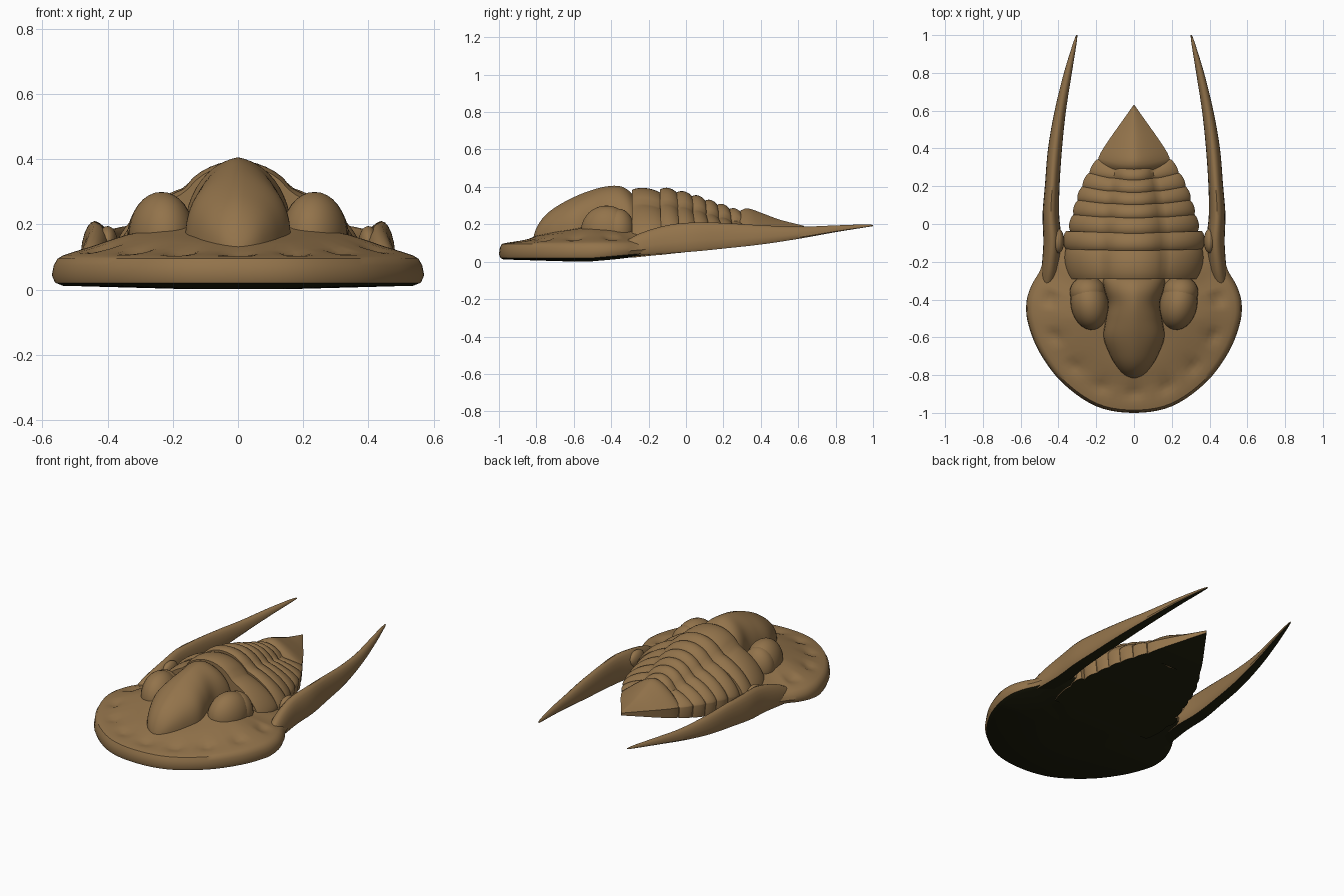
import bpy, bmesh, math
from math import sin, cos, pi
from mathutils import Vector

cube = bpy.data.objects.get("Cube")
if cube:
    bpy.data.objects.remove(cube, do_unlink=True)


def material(name, rgb):
    m = bpy.data.materials.new(name)
    m.use_nodes = True
    m.diffuse_color = (*rgb, 1)
    m.node_tree.nodes["Principled BSDF"].inputs["Base Color"].default_value = (*rgb, 1)
    return m


SHELL = material("shell brown", (0.29, 0.172, 0.07))
UNDER = material("underside dark olive", (0.014, 0.014, 0.004))


def curve(keys, t):
    """Smooth interpolation through rows (t, a, b, ...)."""
    t = min(max(t, keys[0][0]), keys[-1][0])
    last = len(keys) - 1
    i = next(k for k in range(last) if t <= keys[k + 1][0])

    def slope(k, c):
        a, b = keys[max(k - 1, 0)], keys[min(k + 1, last)]
        return (b[c] - a[c]) / (b[0] - a[0])

    p, q = keys[i], keys[i + 1]
    h = q[0] - p[0]
    s = (t - p[0]) / h
    out = []
    for c in range(1, len(p)):
        f = s * s * (3 - 2 * s)
        out.append(p[c] * (1 - f) + q[c] * f
                   + h * slope(i, c) * s * (1 - s) ** 2
                   - h * slope(i + 1, c) * s * s * (1 - s))
    return out


def loft(name, rings, angle=40, dark=True):
    """Skin closed rings, cap both ends, darken downward faces."""
    bm = bmesh.new()
    rows = [[bm.verts.new(p) for p in ring] for ring in rings]
    n = len(rows[0])
    for a, b in zip(rows, rows[1:]):
        for i in range(n):
            j = (i + 1) % n
            bm.faces.new((a[i], a[j], b[j], b[i]))
    for ring in (rows[0], rows[-1]):
        mid = bm.verts.new(sum((v.co for v in ring), Vector()) / n)
        for i in range(n):
            bm.faces.new((ring[i], ring[(i + 1) % n], mid))
    bmesh.ops.remove_doubles(bm, verts=bm.verts, dist=1e-5)
    bmesh.ops.recalc_face_normals(bm, faces=bm.faces)
    for f in bm.faces:
        f.material_index = int(dark and f.normal.z < -0.75)
    me = bpy.data.meshes.new(name)
    bm.to_mesh(me)
    bm.free()
    me.materials.append(SHELL)
    me.materials.append(UNDER)
    me.shade_smooth()
    me.set_sharp_from_angle(angle=math.radians(angle))
    ob = bpy.data.objects.new(name, me)
    bpy.context.collection.objects.link(ob)
    return ob


# Head shield: half outline scaled inward through a brim profile
half = [(-1, -.2, -.965), (0, 0, -1), (1, .2, -.965), (2, .38, -.84), (3, .5, -.68),
        (4, .56, -.53), (5, .57, -.42), (6, .545, -.33), (7, .495, -.24),
        (8, .46, -.13), (9, .36, -.06), (10, 0, -.06)]
side = [curve(half, k / 5) for k in range(51)]
outline = side + [(-x, y) for x, y in side[-2:0:-1]]
brim = [(.3, .002), (.95, .012), (.985, .02), (1, .04), (.99, .075), (.97, .095),
        (.94, .105), (.9, .113), (.86, .12), (.82, .127), (.78, .134), (.74, .142),
        (.7, .15), (.6, .168), (.45, .185), (.2, .2)]
rings = []
for s, z in brim:
    ring = []
    for x, y in outline:
        theta = math.atan2(x, -.5 - y)
        px, py = x * s, -.5 + (y + .5) * s
        shift = 0
        if z > .1:
            # Row of pits round the brim, and a gentle droop toward the front
            if abs(theta) < 1.9:
                shift -= .016 * max(0, cos(theta * 14)) * math.exp(-((s - .79) / .06) ** 2)
            shift -= .03 * max(0, cos(theta)) * min(1, (1 - s) / .3)
        elif z < .05:
            shift += .09 * max(0, py + .5)
        ring.append((px, py, z + shift))
    rings.append(ring)
loft("head_shield", rings)


# Central head lobe: half width and crest height along y, with a faint keel
lobe = [(-.82, .008, .12), (-.8, .05, .18), (-.76, .088, .24), (-.7, .125, .29),
        (-.6, .162, .345), (-.5, .15, .384), (-.42, .138, .403), (-.35, .158, .403),
        (-.3, .165, .375), (-.265, .15, .33)]
rings = []
for k in range(33):
    y = -.82 + .555 * k / 32
    w, top = curve(lobe, y)
    rings.append([(w * cos(a * pi / 24), y, .1 + (top - .1) * (
        .92 * sin(a * pi / 24) ** .55 + .08 * (1 - abs(cos(a * pi / 24)))))
        for a in range(25)])
loft("central_head_lobe", rings, 50, False)


def ellipsoid(name, centre, radii, turn):
    bpy.ops.mesh.primitive_uv_sphere_add(segments=28, ring_count=16, location=centre,
                                         rotation=(0, 0, turn))
    ob = bpy.context.object
    ob.name = name
    ob.scale = radii
    ob.data.materials.append(SHELL)
    bpy.ops.object.shade_smooth()


# Eyes: a main dome and a broader rear swelling
for sx, label in ((1, "left"), (-1, "right")):
    ellipsoid(label + "_eye", (sx * .235, -.425, .165), (.1, .138, .135), sx * -.18)
    ellipsoid(label + "_eye_rear", (sx * .245, -.36, .165), (.095, .085, .118), 0)


# Body: height of the belly and of the side edge along y
def belly(y):
    return curve([(-.3, .02), (0, .053), (.3, .1), (.63, .175)], y)[0]


def edge(y):
    return curve([(-.3, .12), (0, .14), (.3, .165), (.63, .19)], y)[0]


def body_ring(y, w, top, axis, sweep, bump=.06):
    """Three-lobed cross-section over a flat belly."""
    zb, ze = belly(y), edge(y)
    ring = []
    for k in range(41):
        u = sin((k - 20) / 20 * pi / 2)
        x = u * w
        z = ze + (top - bump - ze) * max(0, 1 - abs(u) ** 2.3) ** .7
        if abs(x) < axis:
            z += bump * (1 - (x / axis) ** 2) ** .7
        ring.append((x, y + sweep * u * u, z))
    return ring + [(w * .97, y + sweep, zb), (0, y, zb), (-w * .97, y + sweep, zb)]


# Thorax segments: start, end, front and rear half width, crest, axis half width
segments = [(-.29, -.13, .355, .375, .393, .165), (-.14, -.045, .375, .375, .394, .155),
            (-.055, .035, .35, .335, .376, .145), (.025, .105, .33, .31, .354, .135),
            (.095, .17, .308, .285, .33, .125), (.16, .235, .282, .25, .308, .115),
            (.225, .3, .245, .205, .285, .1)]
for n, (y0, y1, w0, w1, top, axis) in enumerate(segments):
    rings = []
    for k in range(11):
        t = k / 10
        puff = sin(pi * (.06 + .88 * t)) ** .5
        rings.append(body_ring(y0 + (y1 - y0) * t, (w0 + (w1 - w0) * t) * (.93 + .07 * puff),
                               top - .035 * (1 - puff) + (.5 - t) * .02,
                               axis * (.94 + .06 * puff), .007 * n))
    loft(f"thorax_segment_{n + 1}", rings)

# Tail plate: pointed, with a central keel
tail = [(.275, .18, .25), (.29, .192, .272), (.33, .18, .285), (.4, .143, .262),
        (.5, .082, .225), (.63, .002, .192)]
rings = []
for k in range(19):
    y = .275 + .355 * k / 18
    w, top = curve(tail, y)
    ze, zb = min(edge(y), top - .001), belly(y)
    dy = .04 * min(1, (.63 - y) / .3)
    ring = []
    for j in range(-8, 9):
        u = j / 8
        ring.append((u * w, y + dy * u * u, ze + (top - ze) * (1 - abs(u) ** 1.5)))
    rings.append(ring + [(w * .97, y + dy, zb), (-w * .97, y + dy, zb)])
loft("tail_plate", rings)

# Long cheek spines: centre x, half width, bottom and top along y
spine = [(-.34, .46, .035, .03, .1), (-.25, .445, .045, .034, .15), (-.1, .432, .048, .044, .195),
         (.05, .44, .044, .055, .21), (.2, .433, .039, .07, .207), (.4, .418, .037, .092, .195),
         (.6, .39, .03, .122, .187), (.8, .35, .021, .158, .194), (.95, .315, .01, .182, .199),
         (1, .303, .004, .19, .197)]
for sx, label in ((1, "left"), (-1, "right")):
    rings = []
    for k in range(43):
        y = -.34 + 1.34 * k / 42
        x, w, z0, z1 = curve(spine, y)
        ring = []
        for a in range(13):
            q = a * pi / 12
            ring.append((sx * (x + w * cos(q)), y, z0 + (z1 - z0) * (.12 + .88 * sin(q) ** .9)))
        ring += [(sx * (x - w * .8), y, z0), (sx * (x + w * .8), y, z0)]
        rings.append(ring)
    loft(label + "_cheek_spine", rings)
    # Small knob where the spine leaves the head
    ellipsoid(label + "_spine_knob", (sx * .4, -.09, .145), (.03, .065, .05), 0)
